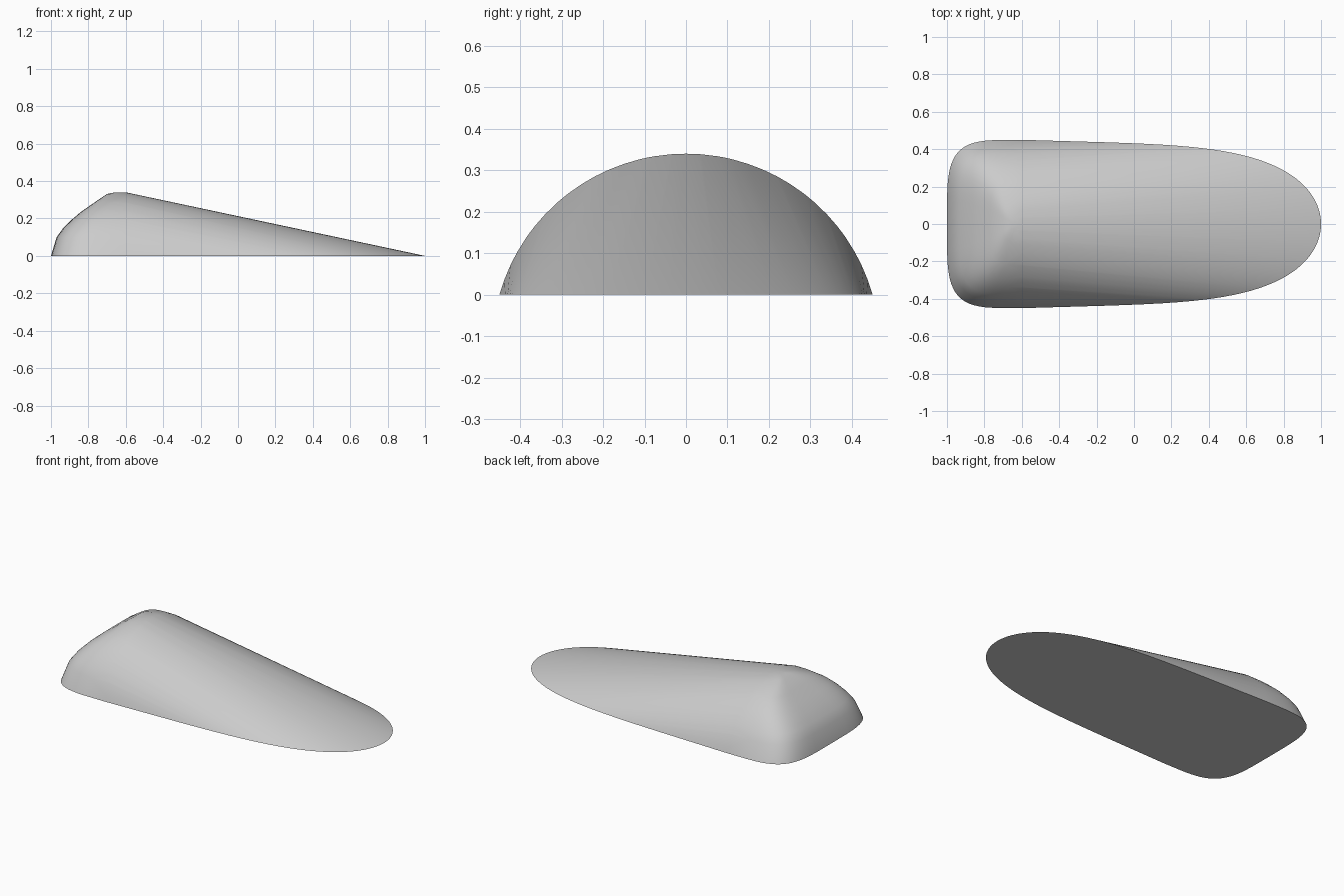
import bpy
import bmesh
from math import sin, cos, sqrt, pi, asin, radians

cube = bpy.data.objects.get("Cube")
if cube:
    bpy.data.objects.remove(cube, do_unlink=True)

RIDGE_X = -0.6      # where the wedge is tallest and widest
HALF_W = 0.45
HEIGHT = 0.34
RADIUS = (HALF_W ** 2 + HEIGHT ** 2) / (2 * HEIGHT)
CENTRE_Z = HEIGHT - RADIUS


def arc_width(z):
    """Half width of the main circular arch at height z."""
    return sqrt(max(0.0, RADIUS ** 2 - (z - CENTRE_Z) ** 2))


points = []

# Main arch across the ridge
half_angle = asin(HALF_W / RADIUS)
for i in range(33):
    a = half_angle * (i / 16 - 1)
    points.append((RIDGE_X, RADIUS * sin(a), max(0.0, CENTRE_Z + RADIUS * cos(a))))

# Long rounded toe outline on the ground
for i in range(65):
    t = pi * (i / 64 - 0.5)
    u = abs(cos(t)) ** 0.4
    points.append((RIDGE_X + 1.6 * u, HALF_W * (1 - 0.1 * u) * sin(t), 0.0))

# Blunt heel: rounded-corner outlines stacked up the back profile
heel_profile = [(-1.0, 0.0), (-0.97, 0.1), (-0.935, 0.148), (-0.89, 0.193),
                (-0.84, 0.235), (-0.77, 0.284), (-0.7, 0.331), (-0.66, 0.339)]
for back_x, z in heel_profile:
    width = arc_width(z)
    for i in range(33):
        t = pi * (i / 32 - 0.5)
        side = 1 if t > 0 else -1
        x = RIDGE_X + (back_x - RIDGE_X) * abs(cos(t)) ** 0.46
        points.append((x, side * width * abs(sin(t)) ** 0.46, z))

# Skin the outlines with one convex surface
bm = bmesh.new()
for p in points:
    bm.verts.new(p)
bmesh.ops.remove_doubles(bm, verts=bm.verts[:], dist=0.002)
bmesh.ops.convex_hull(bm, input=bm.verts[:])
loose = [v for v in bm.verts if not v.link_faces]
bmesh.ops.delete(bm, geom=loose, context='VERTS')
bmesh.ops.dissolve_limit(bm, angle_limit=radians(0.3),
                         verts=bm.verts[:], edges=bm.edges[:])
bmesh.ops.recalc_face_normals(bm, faces=bm.faces[:])
mesh = bpy.data.meshes.new("wedge_body")
bm.to_mesh(mesh)
bm.free()

body = bpy.data.objects.new("wedge_body", mesh)
bpy.context.collection.objects.link(body)

# Plain grey material
grey = bpy.data.materials.new("light_grey")
grey.use_nodes = True
colour = (0.6, 0.6, 0.6, 1.0)
grey.diffuse_color = colour
grey.node_tree.nodes["Principled BSDF"].inputs["Base Color"].default_value = colour
mesh.materials.append(grey)

bpy.ops.object.select_all(action='DESELECT')
body.select_set(True)
bpy.context.view_layer.objects.active = body
bpy.ops.object.shade_smooth_by_angle(angle=radians(35))
